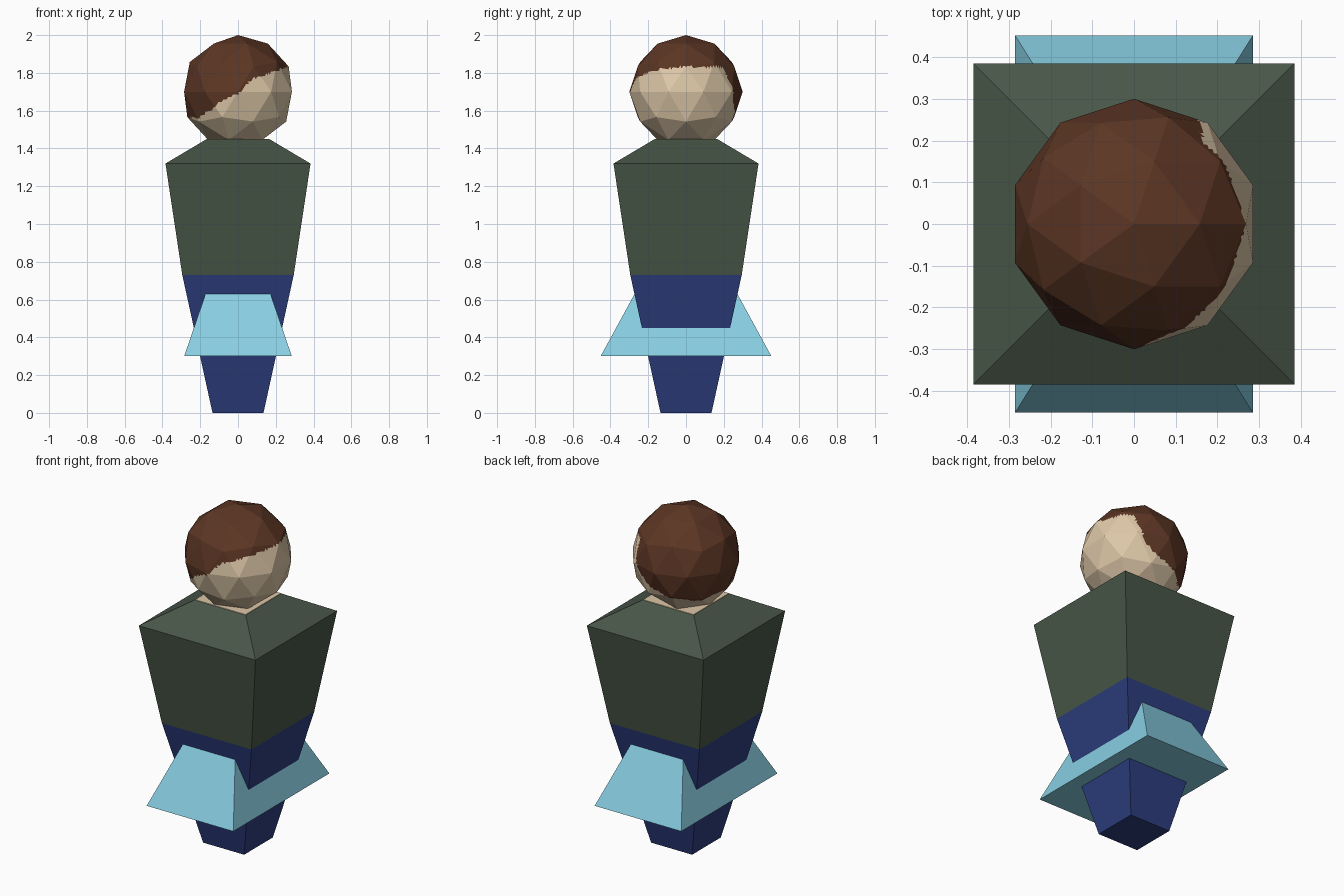
import bpy, bmesh, math
from mathutils import Vector

if "Cube" in bpy.data.objects:
    bpy.data.objects.remove(bpy.data.objects["Cube"])


def material(name, rgb):
    lin = [((c / 255 + 0.055) / 1.055) ** 2.4 for c in rgb]
    m = bpy.data.materials.new(name)
    m.diffuse_color = (*lin, 1)
    m.use_nodes = True
    m.node_tree.nodes["Principled BSDF"].inputs["Base Color"].default_value = m.diffuse_color
    return m


SKIN = material("skin", (222, 200, 168))
HAIR = material("brown hair", (92, 54, 36))
GREEN = material("dark green cloth", (72, 86, 72))
BLUE = material("navy cloth", (44, 61, 126))
SKY = material("light blue", (136, 206, 226))


def finish(bm, name, mats):
    bmesh.ops.recalc_face_normals(bm, faces=bm.faces)
    me = bpy.data.meshes.new(name)
    bm.to_mesh(me)
    bm.free()
    for m in mats:
        me.materials.append(m)
    ob = bpy.data.objects.new(name, me)
    bpy.context.collection.objects.link(ob)
    return ob


def loft(name, mat, rings):
    """Closed stack of rectangles; each ring is (z, half width x, half width y)."""
    bm = bmesh.new()
    loops = [[bm.verts.new((sx * hx, sy * hy, z))
              for sx, sy in ((-1, -1), (1, -1), (1, 1), (-1, 1))]
             for z, hx, hy in rings]
    for a, b in zip(loops, loops[1:]):
        for i in range(4):
            j = (i + 1) % 4
            bm.faces.new((a[i], a[j], b[j], b[i]))
    bm.faces.new(loops[0][::-1])
    bm.faces.new(loops[-1])
    return finish(bm, name, [mat])


# Clothed body: tapered trousers, shirt with sloping shoulders, bare neck
loft("trousers", BLUE, [(0, 0.135, 0.135), (0.73, 0.295, 0.295)])
loft("shirt", GREEN, [(0.73, 0.295, 0.295), (1.32, 0.384, 0.384), (1.447, 0.17, 0.17)])
loft("neck", SKIN, [(1.442, 0.168, 0.168), (1.45, 0.166, 0.166)])

# Flared skirt, deeper than it is wide
loft("skirt", SKY, [(0.3, 0.285, 0.452), (0.63, 0.172, 0.272)])

# Hairline: (angle round the head from +x, elevation) in degrees
HAIRLINE = [(0, 27), (50, 27), (56, 8), (63, -10), (74, -20), (90, -26),
            (135, -36), (180, -28), (216, -28), (242, -18), (251, -10),
            (270, -2), (286, 14), (308, 20), (330, 25), (360, 27)]


def hairline(az):
    for (a0, e0), (a1, e1) in zip(HAIRLINE, HAIRLINE[1:]):
        if az <= a1:
            return e0 + (e1 - e0) * (az - a0) / (a1 - a0)
    return HAIRLINE[-1][1]


# Faceted head; facets are divided flat so the hair edge can cross them
bm = bmesh.new()
bmesh.ops.create_icosphere(bm, subdivisions=2, radius=0.3)
bmesh.ops.subdivide_edges(bm, edges=bm.edges[:], cuts=9, use_grid_fill=True)
for f in bm.faces:
    c = f.calc_center_median()
    az = math.degrees(math.atan2(c.y, c.x)) % 360
    el = math.degrees(math.atan2(c.z, math.hypot(c.x, c.y)))
    f.material_index = 1 if el > hairline(az) else 0
bmesh.ops.translate(bm, verts=bm.verts, vec=Vector((0, 0, 1.7)))
finish(bm, "head", [SKIN, HAIR])
